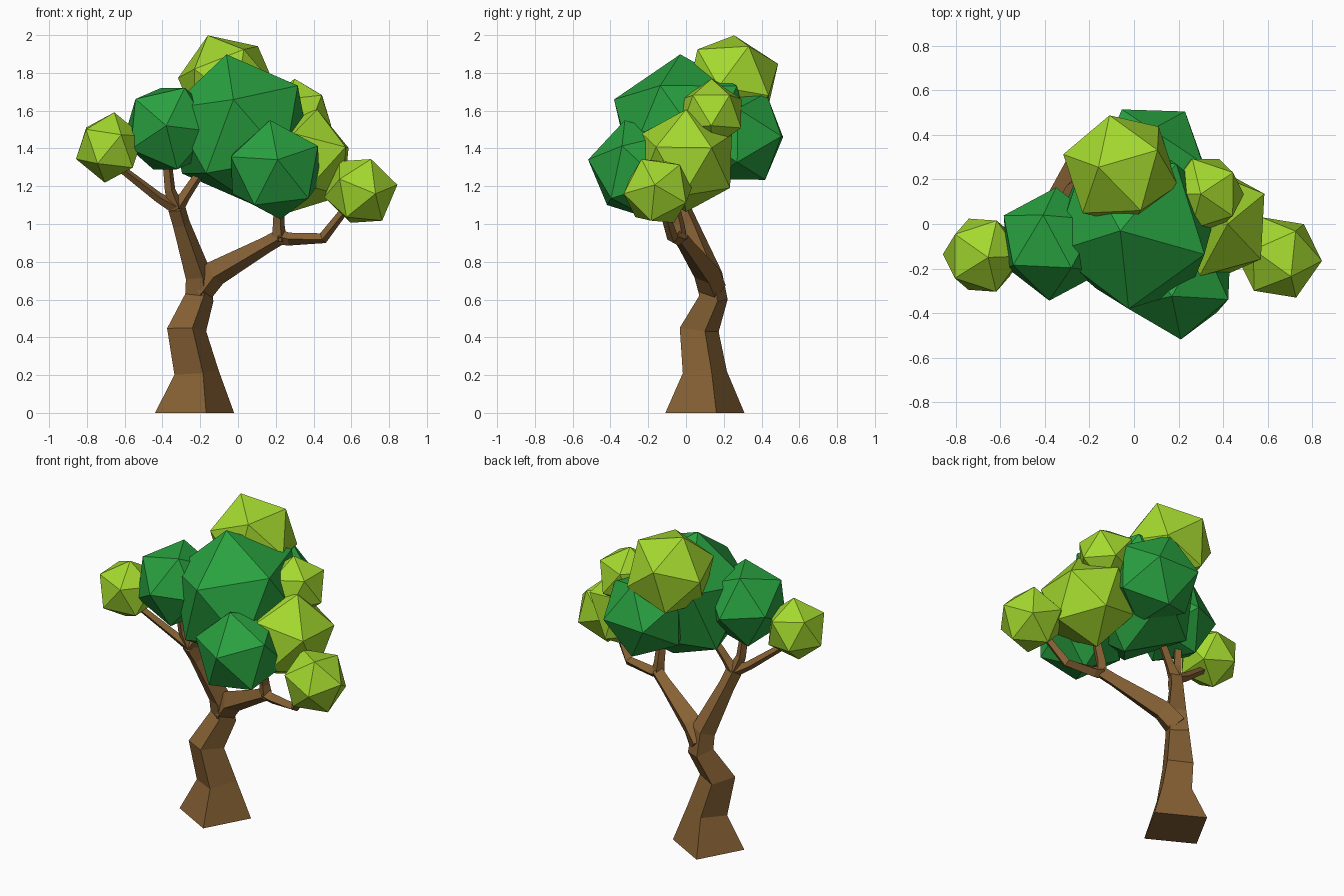
import bpy
import bmesh
import math
from mathutils import Matrix, Vector

cube = bpy.data.objects.get("Cube")
if cube:
    bpy.data.objects.remove(cube, do_unlink=True)


def make_material(name, colour):
    mat = bpy.data.materials.new(name)
    mat.use_nodes = True
    rgba = (*colour, 1.0)
    mat.diffuse_color = rgba
    mat.node_tree.nodes["Principled BSDF"].inputs["Base Color"].default_value = rgba
    return mat


bark = make_material("bark brown", (0.24, 0.12, 0.035))
dark = make_material("dark green", (0.022, 0.36, 0.052))
light = make_material("lime green", (0.37, 0.69, 0.028))


def add_object(name, bm, mat):
    bmesh.ops.recalc_face_normals(bm, faces=bm.faces)
    mesh = bpy.data.meshes.new(name)
    bm.to_mesh(mesh)
    bm.free()
    mesh.materials.append(mat)
    obj = bpy.data.objects.new(name, mesh)
    bpy.context.collection.objects.link(obj)
    return obj


# Four-sided tapering limb through (x, y, z, corner radius) points
def limb(name, path):
    bm = bmesh.new()
    pts = [Vector(p[:3]) for p in path]
    ref = Vector((0.28, -0.96, 0))
    rings = []
    for i, (p, spec) in enumerate(zip(pts, path)):
        tangent = (pts[min(i + 1, len(pts) - 1)] - pts[max(i - 1, 0)]).normalized()
        if i == 0 and p.z == 0:
            tangent = Vector((0, 0, 1))
        u = (ref - tangent * ref.dot(tangent)).normalized()
        v = tangent.cross(u)
        rings.append([bm.verts.new(p + spec[3] * (u * math.cos(a) + v * math.sin(a)))
                      for a in (k * math.pi / 2 for k in range(4))])
    for low, high in zip(rings, rings[1:]):
        for k in range(4):
            n = (k + 1) % 4
            bm.faces.new((low[k], low[n], high[n], high[k]))
    bm.faces.new(rings[0][::-1])
    bm.faces.new(rings[-1])
    return add_object(name, bm, bark)


# Twenty-sided leaf clump turned so its pole and one neighbour corner point as given
def clump(name, mat, radius, centre, pole, corner):
    c = Vector(centre)
    z = (Vector(pole) - c).normalized()
    x = Vector(corner) - c
    x = (x - z * x.dot(z)).normalized()
    turn = Matrix((x, z.cross(x), z)).transposed().to_4x4()
    bm = bmesh.new()
    bmesh.ops.create_icosphere(bm, subdivisions=1, radius=radius,
                               matrix=Matrix.Translation(c) @ turn)
    return add_object(name, bm, mat)


# Trunk, running on into the right limb
fork_right = (-0.325, -0.02, 1.085)
fork_left = (0.22, -0.03, 0.93)
limb("trunk", [(-0.23, 0.1, 0, 0.218), (-0.22, 0.1, 0.215, 0.122),
               (-0.272, 0.07, 0.44, 0.108), (-0.205, 0.145, 0.61, 0.08),
               (-0.21, 0.125, 0.73, 0.072), (-0.3, 0.02, 1.0, 0.048),
               (*fork_right, 0.048)])

# Left limb
limb("left_limb", [(-0.2, 0.14, 0.65, 0.075), (-0.12, 0.11, 0.74, 0.07),
                   (0.15, 0.0, 0.89, 0.044), (*fork_left, 0.042)])

# Twigs reaching into the leaves
limb("twig_outer_right", [(*fork_right, 0.036), (-0.42, -0.04, 1.14, 0.027),
                          (-0.64, -0.12, 1.31, 0.02)])
limb("twig_middle_right", [(*fork_right, 0.042), (-0.36, -0.04, 1.18, 0.029),
                           (-0.38, -0.06, 1.38, 0.024)])
limb("twig_inner_right", [(*fork_right, 0.042), (-0.28, -0.01, 1.15, 0.03),
                          (-0.16, 0.02, 1.33, 0.022)])
limb("twig_inner_left", [(0.22, -0.03, 0.91, 0.04), (0.215, -0.04, 1.0, 0.032),
                         (0.22, -0.08, 1.17, 0.026)])
limb("twig_outer_left", [(*fork_left, 0.04), (0.27, -0.04, 0.92, 0.034),
                         (0.45, -0.07, 0.925, 0.03), (0.57, -0.12, 1.08, 0.022)])

# Dark leaf clumps
clump("leaves_centre", dark, 0.405, (0.01, -0.01, 1.5),
      (-0.06, -0.03, 1.89), (-0.03, -0.39, 1.69))
clump("leaves_right", dark, 0.255, (-0.365, -0.09, 1.505),
      (-0.38, -0.34, 1.52), (-0.535, -0.19, 1.655))
clump("leaves_front", dark, 0.274, (0.197, -0.25, 1.287),
      (0.21, -0.515, 1.34), (0.17, -0.32, 1.545))
clump("leaves_back", dark, 0.27, (0.08, 0.28, 1.465),
      (-0.055, 0.515, 1.46), (0.215, 0.495, 1.465))

# Lime leaf clumps
clump("leaves_top", light, 0.268, (-0.06, 0.243, 1.75),
      (-0.16, 0.255, 2.0), (0.055, 0.025, 1.94))
clump("leaves_outer_right", light, 0.188, (-0.68, -0.14, 1.405),
      (-0.655, -0.15, 1.59), (-0.805, -0.045, 1.5))
clump("leaves_upper_left", light, 0.185, (0.32, 0.135, 1.585),
      (0.3, 0.135, 1.765), (0.45, 0.235, 1.69))
clump("leaves_middle_left", light, 0.28, (0.35, 0.0, 1.335),
      (0.42, 0.0, 1.605), (0.59, 0.14, 1.395))
clump("leaves_outer_left", light, 0.197, (0.65, -0.15, 1.175),
      (0.73, -0.335, 1.16), (0.83, -0.165, 1.205))
